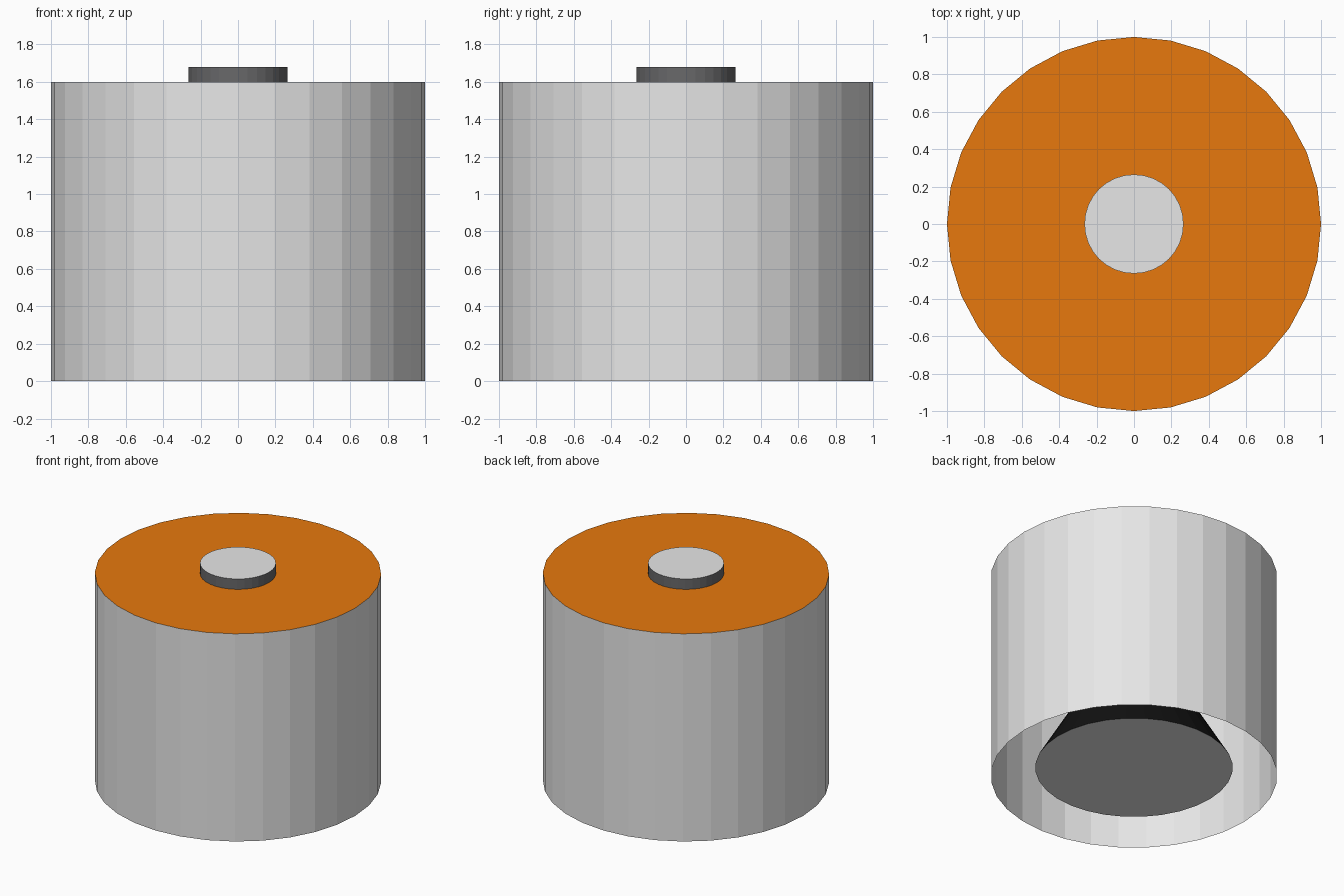
import bpy, bmesh, math

if "Cube" in bpy.data.objects:
    bpy.data.objects.remove(bpy.data.objects["Cube"])

SIDES = 32


def material(name, rgb):
    m = bpy.data.materials.new(name)
    m.diffuse_color = (*rgb, 1.0)
    m.use_nodes = True
    m.node_tree.nodes["Principled BSDF"].inputs["Base Color"].default_value = m.diffuse_color
    return m


grey = material("light grey", (0.8, 0.8, 0.8))
orange = material("orange", (0.8, 0.19, 0.004))
dark = material("dark grey", (0.14, 0.14, 0.145))
black = material("black", (0.006, 0.006, 0.006))


def lathe(name, profile, mats, cap_bottom=None, cap_top=None):
    """Revolve (radius, z) points from bottom to top; mats gives one material per band."""
    me = bpy.data.meshes.new(name)
    ob = bpy.data.objects.new(name, me)
    bpy.context.collection.objects.link(ob)
    slots = []

    def slot(m):
        if m not in slots:
            slots.append(m)
            me.materials.append(m)
        return slots.index(m)

    bm = bmesh.new()
    rings = [[bm.verts.new((r * math.cos(2 * math.pi * i / SIDES),
                            r * math.sin(2 * math.pi * i / SIDES), z))
              for i in range(SIDES)] for r, z in profile]
    for a, b, m in zip(rings, rings[1:], mats):
        for i in range(SIDES):
            j = (i + 1) % SIDES
            bm.faces.new((a[i], a[j], b[j], b[i])).material_index = slot(m)
    if cap_bottom:
        bm.faces.new(rings[0][::-1]).material_index = slot(cap_bottom)
    if cap_top:
        bm.faces.new(rings[-1]).material_index = slot(cap_top)
    bm.to_mesh(me)
    bm.free()
    return ob


# Outer shell, open underneath, with the orange lid ring
lathe("shell", [(1, 0), (1, 1.6), (0.265, 1.6)], [grey, orange])

# Button on top, continuing inside as a stem that flares to the bottom disc
lathe("button_and_core",
      [(0.69, 0.07), (0.265, 0.8), (0.265, 1.6), (0.265, 1.68)],
      [black, dark, dark], cap_bottom=grey, cap_top=grey)
